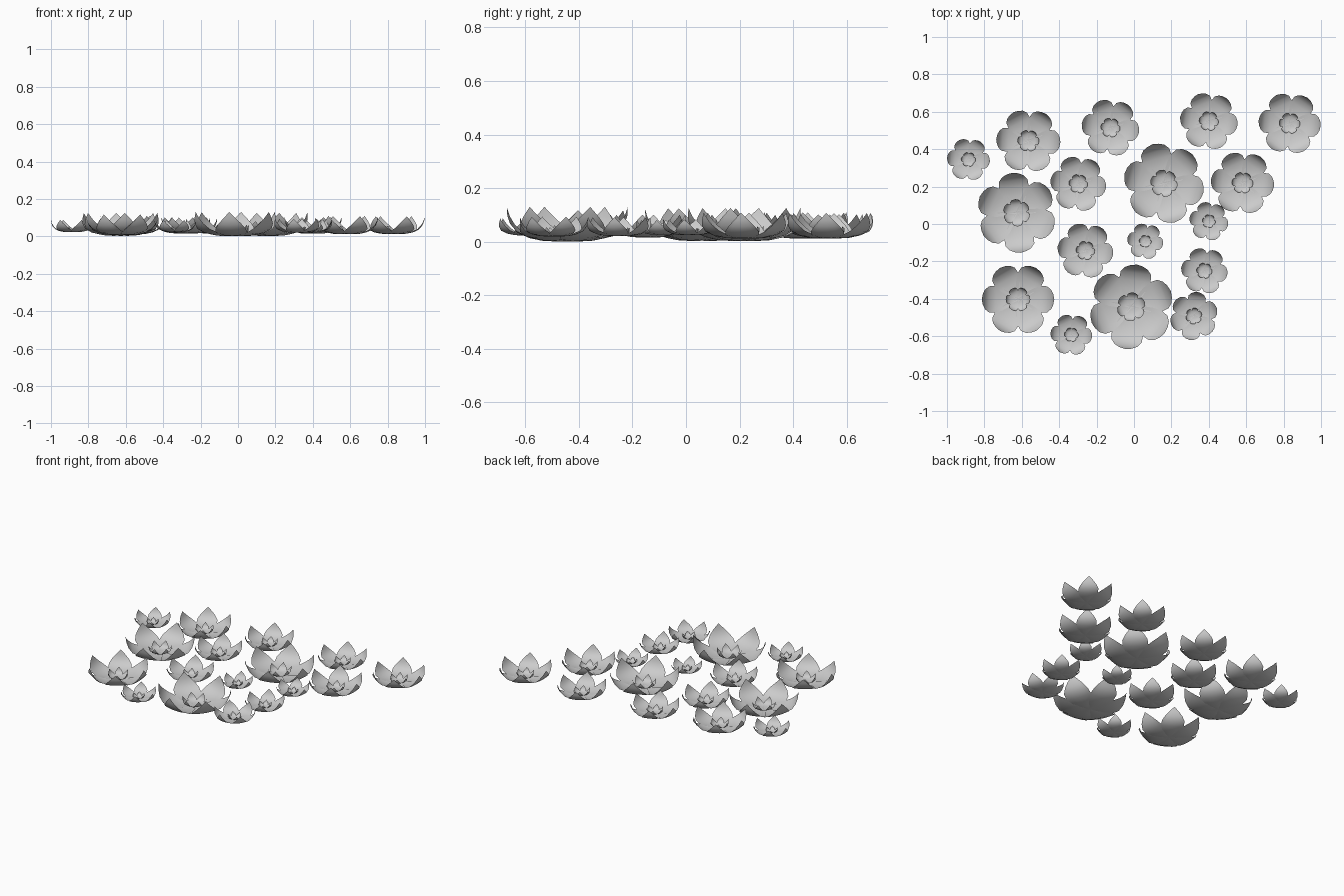
import bpy
import bmesh
import math

cube = bpy.data.objects.get("Cube")
if cube:
    bpy.data.objects.remove(cube, do_unlink=True)

PETALS = 6
COLUMNS = 7

grey = bpy.data.materials.new("petal_grey")
grey.use_nodes = True
colour = (0.6, 0.6, 0.6, 1)
grey.diffuse_color = colour
grey.node_tree.nodes["Principled BSDF"].inputs["Base Color"].default_value = colour

# Petal rows from the heart to the tip: distance out, height, half width
PROFILE = [(0, 0.01, 0.08), (0.2, 0, 0.18), (0.42, 0.01, 0.3),
           (0.62, 0.05, 0.37), (0.8, 0.13, 0.36), (0.91, 0.26, 0.27),
           (0.97, 0.4, 0.15), (1, 0.57, 0)]


def add_petal(bm, angle, size, lift, steep):
    """One cupped petal, slightly twisted so that it overlaps its neighbour."""
    c, s = math.cos(angle), math.sin(angle)
    rows = []
    for out, height, half in PROFILE:
        row = []
        for i in range(COLUMNS):
            u = 2 * i / (COLUMNS - 1) - 1
            side = u * half
            up = height * steep + half * (0.1 * u * u + 0.02 * (u + 1))
            row.append(bm.verts.new((size * (out * c - side * s),
                                     size * (out * s + side * c),
                                     lift + size * up)))
        rows.append(row)
    for low, high in zip(rows, rows[1:]):
        for i in range(COLUMNS - 1):
            bm.faces.new((low[i], high[i], high[i + 1], low[i + 1]))


def make_ring(name, x, y, z, size, turn, lift, steep):
    """A ring of petals around one flower centre."""
    bm = bmesh.new()
    for k in range(PETALS):
        add_petal(bm, turn + k * math.tau / PETALS, size, lift, steep)
    # Close each pointed tip
    bmesh.ops.remove_doubles(bm, verts=bm.verts, dist=0.00001)
    for face in bm.faces:
        face.smooth = True
    bm.normal_update()
    for face in bm.faces:
        if face.normal.z < 0:
            face.normal_flip()
    mesh = bpy.data.meshes.new(name)
    bm.to_mesh(mesh)
    bm.free()
    mesh.materials.append(grey)
    ring = bpy.data.objects.new(name, mesh)
    ring.location = (x, y, z)
    bpy.context.collection.objects.link(ring)


# Flowers: x, y, radius, turn in degrees
FLOWERS = [
    (-0.885, 0.345, 0.115, -5), (-0.565, 0.445, 0.172, -3),
    (-0.126, 0.515, 0.155, -8), (0.4, 0.55, 0.155, -8),
    (0.832, 0.538, 0.167, -5), (-0.298, 0.215, 0.15, -8),
    (0.16, 0.218, 0.217, -14), (0.58, 0.22, 0.17, -5),
    (-0.628, 0.06, 0.215, -24), (0.4, 0.015, 0.105, -12),
    (-0.26, -0.142, 0.15, -8), (0.06, -0.092, 0.097, -10),
    (0.376, -0.25, 0.125, -8), (-0.62, -0.403, 0.194, 0),
    (-0.015, -0.443, 0.228, 22), (0.32, -0.492, 0.13, 20),
    (-0.335, -0.592, 0.112, -5),
]

for n, (x, y, radius, degrees) in enumerate(FLOWERS, 1):
    turn = math.radians(degrees)
    base = max(0, 0.045 - 0.2 * radius)
    make_ring(f"outer_petals_{n}", x, y, base, radius, turn, 0, 1)
    make_ring(f"inner_petals_{n}", x, y, base, radius * 0.34, turn,
              radius * 0.04, 1.2)
